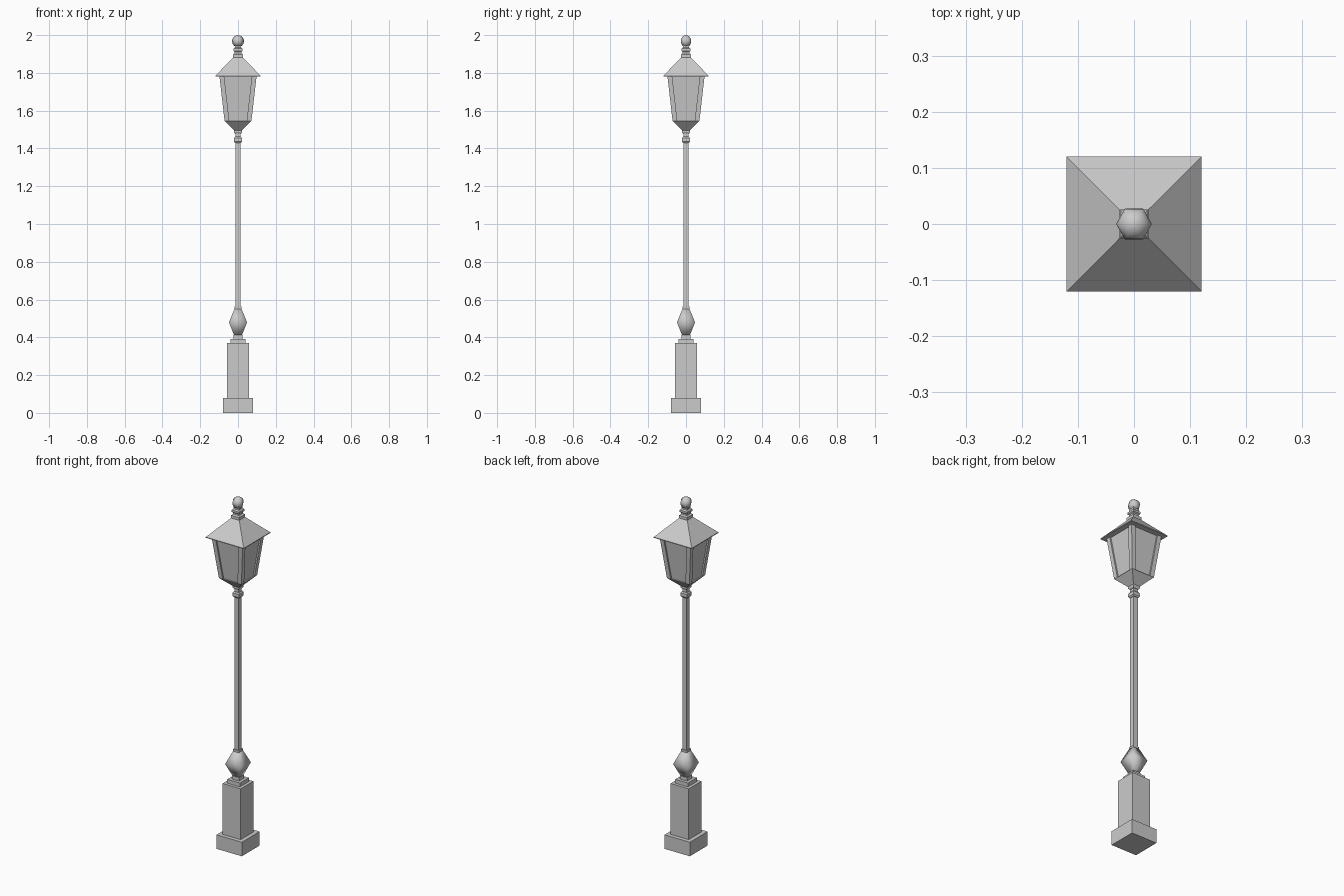
import bpy
import bmesh
import math
from mathutils import Matrix

cube = bpy.data.objects.get("Cube")
if cube:
    bpy.data.objects.remove(cube, do_unlink=True)

# Single painted-metal colour
metal = bpy.data.materials.new("grey_metal")
metal.use_nodes = True
GREY = (0.6, 0.6, 0.6, 1)
metal.diffuse_color = GREY
metal.node_tree.nodes["Principled BSDF"].inputs["Base Color"].default_value = GREY


def finish(name, bm, smooth=False):
    bmesh.ops.recalc_face_normals(bm, faces=bm.faces)
    mesh = bpy.data.meshes.new(name)
    for face in bm.faces:
        face.smooth = smooth
    bm.to_mesh(mesh)
    bm.free()
    mesh.materials.append(metal)
    obj = bpy.data.objects.new(name, mesh)
    bpy.context.collection.objects.link(obj)
    return obj


def square_loft(name, profile, smooth=False):
    """Stack square sections given as (height, half width, centre x, centre y)."""
    bm = bmesh.new()
    rings = []
    for z, h, *centre in profile:
        cx, cy = centre or (0, 0)
        rings.append([bm.verts.new((cx + sx * h, cy + sy * h, z))
                      for sx, sy in ((-1, -1), (1, -1), (1, 1), (-1, 1))])
    for low, high in zip(rings, rings[1:]):
        for i in range(4):
            j = (i + 1) % 4
            bm.faces.new((low[i], low[j], high[j], high[i]))
    bm.faces.new(rings[0][::-1])
    bm.faces.new(rings[-1])
    return finish(name, bm, smooth)


# Pedestal
square_loft("base_plinth", [(0, .08), (.08, .08)])
square_loft("pedestal", [(.08, .057), (.37, .057)])
square_loft("pedestal_cap", [(.37, .04), (.392, .04)])
square_loft("pedestal_neck", [(.392, .023), (.412, .023)])

# Pole with its swollen foot
square_loft("pole_bulb", [(.405, .018), (.48, .048), (.55, .019)], smooth=True)
square_loft("pole_ring", [(.548, .018), (.562, .018)])
square_loft("pole", [(.55, .0135), (1.5, .0135)])
square_loft("pole_collar", [(1.43, .016), (1.437, .021), (1.455, .021), (1.462, .016)])
square_loft("lantern_collar", [(1.478, .016), (1.486, .021), (1.5, .021)])

# Lantern: tray, recessed panes and four slanted corner posts
LOW, HIGH = (1.545, .071), (1.78, .098)
square_loft("lantern_tray", [(1.495, .021), LOW])
square_loft("lantern_panes", [(z, h - .008) for z, h in (LOW, HIGH)])
POST = .0125
for side, sx in (("right", -1), ("left", 1)):
    for end, sy in (("front", -1), ("back", 1)):
        square_loft(f"lantern_post_{end}_{side}",
                    [(z, POST, sx * (h - POST), sy * (h - POST)) for z, h in (LOW, HIGH)])

# Roof and finial
square_loft("roof", [(1.78, .12), (1.784, .12), (1.882, .026)])
square_loft("finial_neck", [(1.875, .026), (1.898, .026), (1.904, .018), (1.912, .018),
                            (1.917, .024), (1.928, .024), (1.934, .017), (1.948, .017)])
bm = bmesh.new()
bmesh.ops.create_uvsphere(bm, u_segments=6, v_segments=8, radius=.032,
                          matrix=Matrix.Translation((0, 0, 1.968))
                          @ Matrix.Rotation(math.radians(30), 4, 'Z'))
finish("finial_ball", bm, smooth=True)
